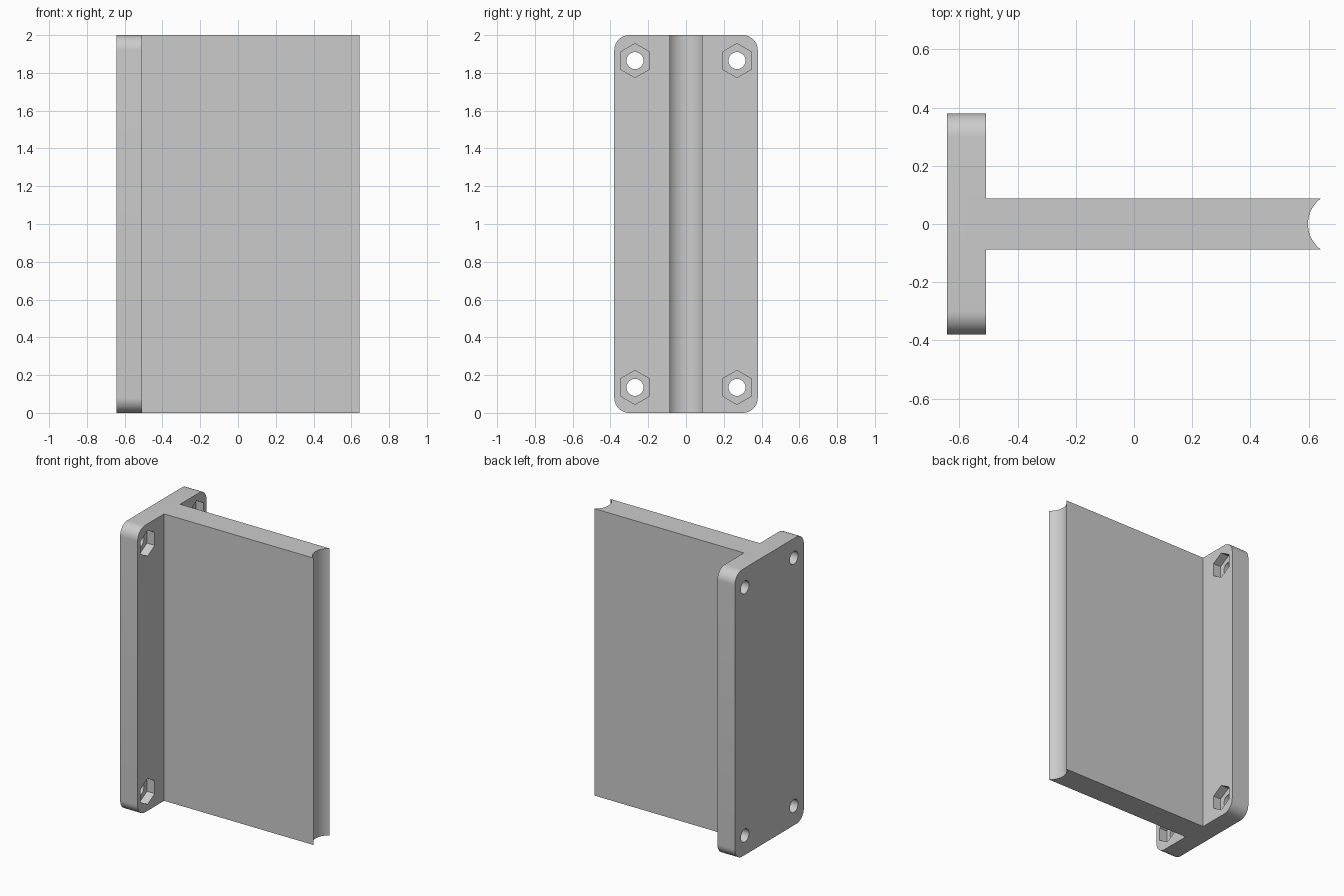
import bpy, bmesh, math
from mathutils import Vector

if "Cube" in bpy.data.objects:
    bpy.data.objects.remove(bpy.data.objects["Cube"])

HEIGHT = 2.0
BACK_X, SEAT_X, TIP_X = -0.643, -0.508, 0.643   # flange back, flange front, web tip
FLANGE_HALF, CORNER = 0.38, 0.08
WEB_HALF, GROOVE_DEPTH = 0.088, 0.045
BOLT_Y, BOLT_INSET = 0.27, 0.135
HOLE_R, NUT_R, NUT_DEPTH = 0.045, 0.09, 0.06

grey = bpy.data.materials.new("plain grey")
grey.use_nodes = True
colour = (0.6, 0.6, 0.6, 1)
grey.diffuse_color = colour
grey.node_tree.nodes["Principled BSDF"].inputs["Base Color"].default_value = colour


def arc(cu, cv, radius, start, end, steps):
    """Points along a circular arc, angles in degrees."""
    angles = [math.radians(start + (end - start) * i / steps) for i in range(steps + 1)]
    return [(cu + radius * math.cos(a), cv + radius * math.sin(a)) for a in angles]


def prism(name, points, sweep):
    """Extrude a closed outline of 3D points along the sweep vector."""
    bm = bmesh.new()
    face = bm.faces.new([bm.verts.new(p) for p in points])
    swept = bmesh.ops.extrude_face_region(bm, geom=[face])["geom"]
    bmesh.ops.translate(bm, vec=Vector(sweep),
                        verts=[g for g in swept if isinstance(g, bmesh.types.BMVert)])
    bmesh.ops.recalc_face_normals(bm, faces=bm.faces)
    mesh = bpy.data.meshes.new(name)
    bm.to_mesh(mesh)
    bm.free()
    mesh.materials.append(grey)
    obj = bpy.data.objects.new(name, mesh)
    bpy.context.collection.objects.link(obj)
    return obj


def x_prism(name, outline, x0, x1):
    return prism(name, [(x0, y, z) for y, z in outline], (x1 - x0, 0, 0))


def combine(target, tool, operation):
    """Apply a boolean and discard the tool object."""
    mod = target.modifiers.new(operation.title(), "BOOLEAN")
    mod.operation, mod.solver, mod.object = operation, "EXACT", tool
    bpy.context.view_layer.objects.active = target
    bpy.ops.object.modifier_apply(modifier=mod.name)
    bpy.data.objects.remove(tool)


# Mounting flange with rounded corners
cy, low, high = FLANGE_HALF - CORNER, CORNER, HEIGHT - CORNER
outline = []
for u, v, start in ((cy, high, 0), (-cy, high, 90), (-cy, low, 180), (cy, low, 270)):
    outline += arc(u, v, CORNER, start, start + 90, 12)
bracket = x_prism("flanged_bracket", outline, BACK_X, SEAT_X)

# Upright web with a concave groove along its free edge
groove_r = (WEB_HALF ** 2 + GROOVE_DEPTH ** 2) / (2 * GROOVE_DEPTH)
groove_x = TIP_X - GROOVE_DEPTH + groove_r
half = math.degrees(math.asin(WEB_HALF / groove_r))
section = arc(groove_x, 0, groove_r, 180 + half, 180 - half, 24)
root = (BACK_X + SEAT_X) / 2
section += [(root, WEB_HALF), (root, -WEB_HALF)]
web = prism("web", [(x, y, 0) for x, y in section], (0, 0, HEIGHT))
combine(bracket, web, "UNION")

# Bolt holes with hexagonal nut pockets on the web side
for y in (-BOLT_Y, BOLT_Y):
    for z in (BOLT_INSET, HEIGHT - BOLT_INSET):
        hole = arc(y, z, HOLE_R, 0, 360, 32)[:-1]
        nut = arc(y, z, NUT_R, 30, 390, 6)[:-1]
        combine(bracket, x_prism("hole_cutter", hole, BACK_X - 0.1, SEAT_X + 0.1), "DIFFERENCE")
        combine(bracket, x_prism("nut_cutter", nut, SEAT_X - NUT_DEPTH, SEAT_X + 0.1), "DIFFERENCE")

# Smooth the curved faces, keep edges sharp
bpy.ops.object.select_all(action="DESELECT")
bracket.select_set(True)
bpy.context.view_layer.objects.active = bracket
bpy.ops.object.shade_smooth_by_angle(angle=math.radians(30))
